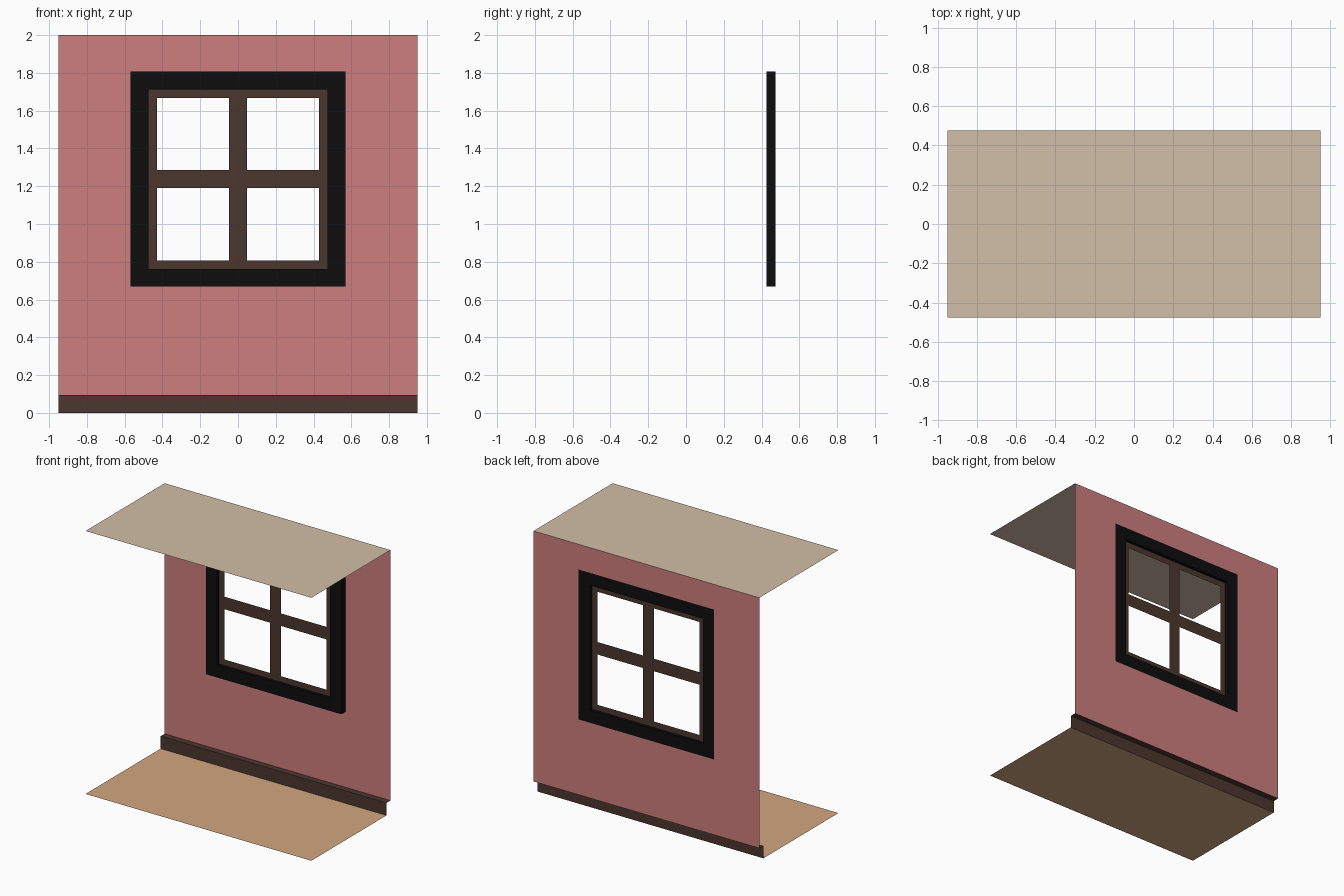
import bpy, bmesh
from mathutils import Vector

default = bpy.data.objects.get("Cube")
if default:
    bpy.data.objects.remove(default, do_unlink=True)


def material(name, rgb):
    """Flat material from display colour values 0-255."""
    lin = [((c / 255 + 0.055) / 1.055) ** 2.4 if c > 10 else c / 255 / 12.92 for c in rgb]
    mat = bpy.data.materials.new(name)
    mat.use_nodes = True
    mat.diffuse_color = (*lin, 1)
    mat.node_tree.nodes["Principled BSDF"].inputs["Base Color"].default_value = (*lin, 1)
    return mat


PINK = material("wall pink", (206, 126, 126))
BROWN = material("dark brown", (76, 55, 46))
BLACK = material("frame black", (13, 13, 13))
CREAM = material("ceiling cream", (210, 191, 168))
TAN = material("floor tan", (210, 168, 128))


def finish(name, bm, mat):
    bmesh.ops.remove_doubles(bm, verts=bm.verts, dist=1e-5)
    mesh = bpy.data.meshes.new(name)
    bm.to_mesh(mesh)
    bm.free()
    mesh.materials.append(mat)
    obj = bpy.data.objects.new(name, mesh)
    bpy.context.collection.objects.link(obj)
    return obj


def level_sheet(name, y0, y1, z, mat):
    """Horizontal sheet across the full width, facing up."""
    bm = bmesh.new()
    corners = ((-HALF, y0), (HALF, y0), (HALF, y1), (-HALF, y1))
    bm.faces.new([bm.verts.new((x, y, z)) for x, y in corners])
    return finish(name, bm, mat)


def upright_grid(name, xs, zs, y, solid, mat, depth=0):
    """Upright grid facing the front, keeping cells where solid(column, row)."""
    bm = bmesh.new()
    for i in range(len(xs) - 1):
        for j in range(len(zs) - 1):
            if solid(i, j):
                corners = ((xs[i], zs[j]), (xs[i + 1], zs[j]),
                           (xs[i + 1], zs[j + 1]), (xs[i], zs[j + 1]))
                bm.faces.new([bm.verts.new((x, y, z)) for x, z in corners])
    bmesh.ops.remove_doubles(bm, verts=bm.verts, dist=1e-5)
    if depth:
        old = list(bm.faces)
        new = bmesh.ops.extrude_face_region(bm, geom=old, use_keep_orig=True)["geom"]
        moved = [v for v in new if isinstance(v, bmesh.types.BMVert)]
        bmesh.ops.translate(bm, verts=moved, vec=Vector((0, depth, 0)))
        bmesh.ops.recalc_face_normals(bm, faces=bm.faces)
    return finish(name, bm, mat)


# Room and window measurements
HALF, UNIT, HEIGHT = 0.95, 0.095, 2.0
BACK, INNER = 0.475, 0.427
MID_Z = 1.238
OUTER, OPENING, PANE = 0.57, 0.475, 0.43


def around(offsets):
    return [MID_Z + o for o in offsets]


ring = lambda i, j: (i, j) != (1, 1)

# Floor and ceiling
level_sheet("floor", -BACK, INNER, 0, TAN)
level_sheet("ceiling", -BACK, BACK, HEIGHT, CREAM)

# Wall with the window opening
upright_grid("wall", [-HALF, -OUTER, OUTER, HALF],
             [UNIT, *around((-OUTER, OUTER)), HEIGHT], BACK, ring, PINK)

# Baseboard: front strip and ledge
upright_grid("baseboard_front", [-HALF, HALF], [0, UNIT], INNER, lambda i, j: True, BROWN)
level_sheet("baseboard_ledge", INNER, BACK, UNIT, BROWN)

# Solid window surround
rim = [-OUTER, -OPENING, OPENING, OUTER]
upright_grid("window_frame", rim, around(rim), INNER, ring, BLACK, BACK - INNER)

# Thin sash with crossing bars, four open panes
bars = [-OPENING, -PANE, -UNIT / 2, UNIT / 2, PANE, OPENING]
upright_grid("window_sash", bars, around(bars), (BACK + INNER) / 2,
             lambda i, j: i % 2 == 0 or j % 2 == 0, BROWN)
